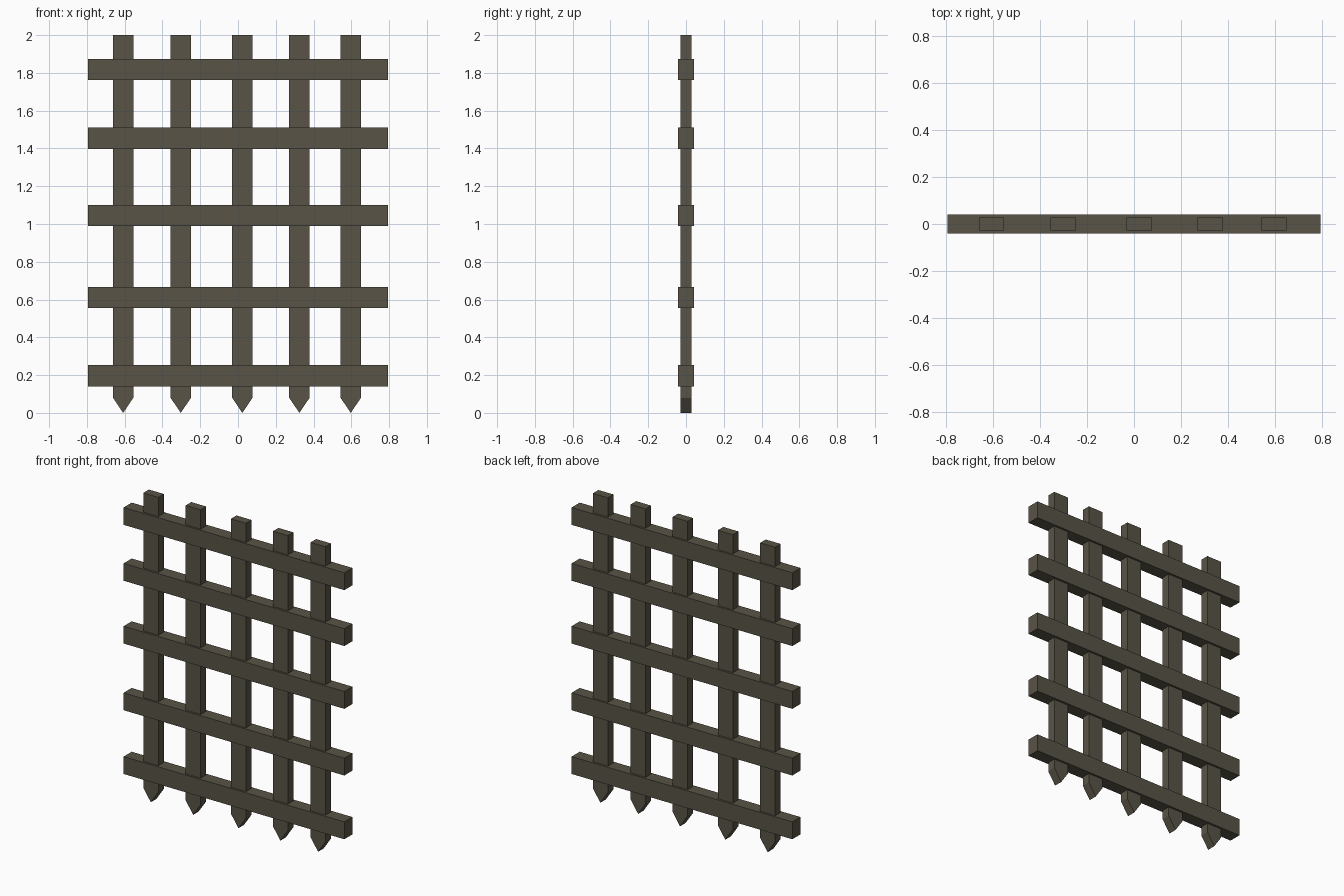
import bpy
import bmesh

if "Cube" in bpy.data.objects:
    bpy.data.objects.remove(bpy.data.objects["Cube"])

wood = bpy.data.materials.new("dark weathered wood")
wood.diffuse_color = (0.098, 0.087, 0.061, 1.0)
wood.use_nodes = True
wood.node_tree.nodes["Principled BSDF"].inputs["Base Color"].default_value = wood.diffuse_color


def extrude_profile(name, points, depth):
    """Flat outline in the xz plane, extruded along y about y = 0."""
    bm = bmesh.new()
    face = bm.faces.new([bm.verts.new((x, -depth / 2, z)) for x, z in points])
    ext = bmesh.ops.extrude_face_region(bm, geom=[face])
    verts = [g for g in ext["geom"] if isinstance(g, bmesh.types.BMVert)]
    bmesh.ops.translate(bm, verts=verts, vec=(0, depth, 0))
    bmesh.ops.recalc_face_normals(bm, faces=bm.faces)
    mesh = bpy.data.meshes.new(name)
    bm.to_mesh(mesh)
    bm.free()
    mesh.materials.append(wood)
    obj = bpy.data.objects.new(name, mesh)
    bpy.context.collection.objects.link(obj)
    return obj


# Upright bars with wedge-shaped lower tips
HALF = 0.054
for i, x in enumerate((-0.608, -0.303, 0.023, 0.325, 0.597)):
    extrude_profile(f"upright_bar_{i + 1}", [
        (x, 0.0), (x + HALF, 0.08), (x + HALF, 2.0),
        (x - HALF, 2.0), (x - HALF, 0.08)], 0.057)

# Thicker horizontal rails
RAIL_X, RAIL_H = 0.795, 0.0565
for i, z in enumerate((0.196, 0.611, 1.045, 1.454, 1.818)):
    extrude_profile(f"cross_rail_{i + 1}", [
        (-RAIL_X, z - RAIL_H), (RAIL_X, z - RAIL_H),
        (RAIL_X, z + RAIL_H), (-RAIL_X, z + RAIL_H)], 0.083)
